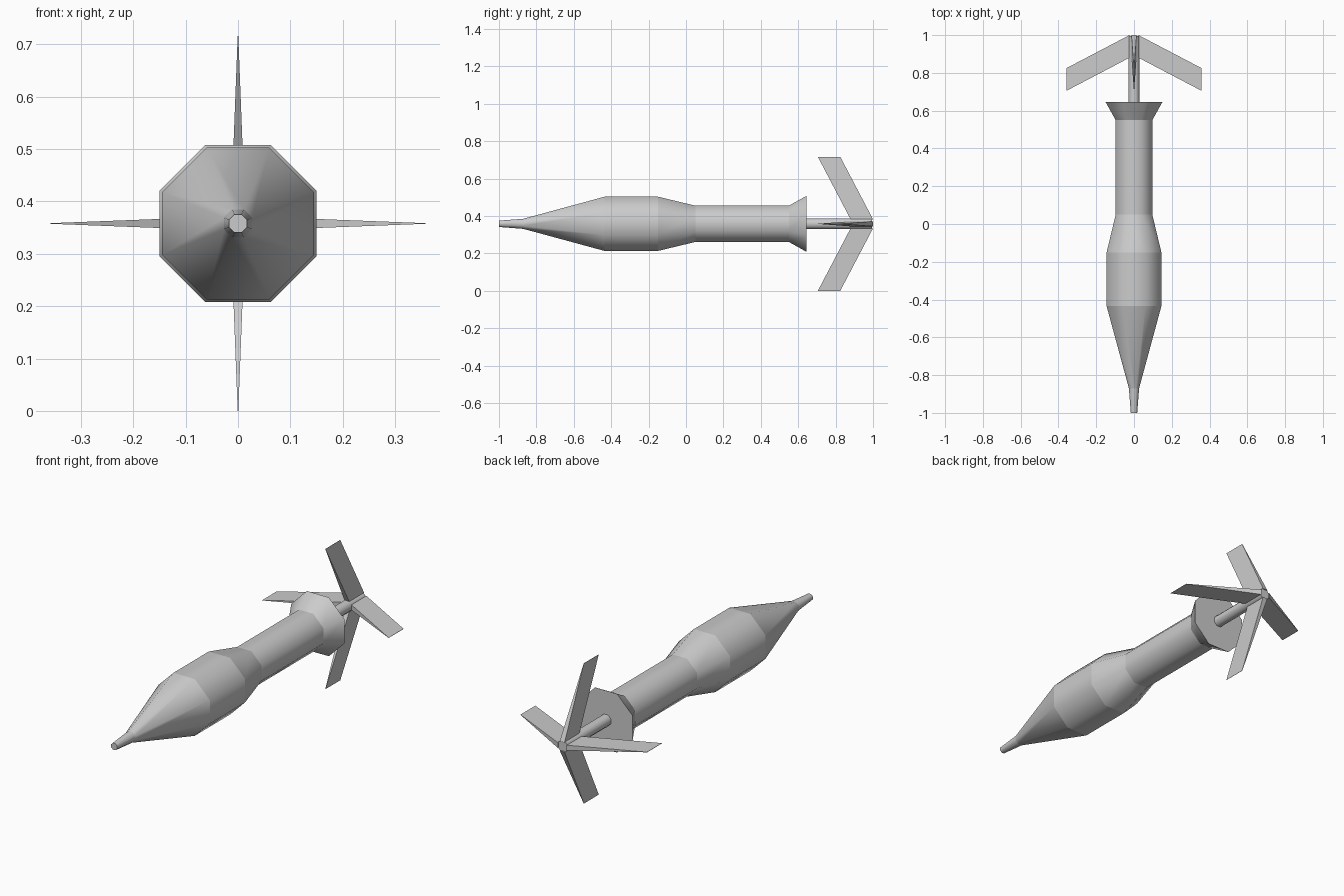
import bpy, bmesh, math
from mathutils import Matrix, Vector

if "Cube" in bpy.data.objects:
    bpy.data.objects.remove(bpy.data.objects["Cube"])

CZ = 0.358   # height of the long axis
SIDES = 8


def finish(name, bm):
    bmesh.ops.recalc_face_normals(bm, faces=bm.faces)
    mesh = bpy.data.meshes.new(name)
    bm.to_mesh(mesh)
    bm.free()
    obj = bpy.data.objects.new(name, mesh)
    bpy.context.collection.objects.link(obj)
    return obj


def lathe(name, profile):
    """Octagonal body along y from (y, half width across flats) pairs."""
    bm = bmesh.new()
    rings = []
    for y, apothem in profile:
        r = apothem / math.cos(math.pi / SIDES)
        angles = [(i + 0.5) * math.tau / SIDES for i in range(SIDES)]
        rings.append([bm.verts.new((r * math.cos(a), y, CZ + r * math.sin(a)))
                      for a in angles])
    for a, b in zip(rings, rings[1:]):
        for i in range(SIDES):
            j = (i + 1) % SIDES
            bm.faces.new((a[i], a[j], b[j], b[i])).smooth = True
    bm.faces.new(rings[0])
    bm.faces.new(rings[-1])
    # crisp edges between sections, soft shading around them
    for ring in rings:
        for i in range(SIDES):
            bm.edges.get((ring[i], ring[(i + 1) % SIDES])).smooth = False
    return finish(name, bm)


def fin(name, angle):
    """Swept fin, thick at the root and thin at the tip."""
    bm = bmesh.new()
    outline = [(0.024, 0.88, 0.0135), (0.358, 0.705, 0.0006),
               (0.358, 0.825, 0.0006), (0.024, 1.0, 0.0135)]
    rot = Matrix.Rotation(angle, 3, 'Y')
    sides = [[bm.verts.new(rot @ Vector((x, y, s * t)) + Vector((0, 0, CZ)))
              for x, y, t in outline] for s in (-1, 1)]
    for side in sides:
        bm.faces.new(side)
    for i in range(4):
        j = (i + 1) % 4
        bm.faces.new((sides[0][i], sides[0][j], sides[1][j], sides[1][i]))
    return finish(name, bm)


# nose, warhead, motor tube and flared nozzle
lathe("rocket_body", [(-1.0, 0.017), (-0.87, 0.027), (-0.435, 0.145),
                      (-0.15, 0.145), (0.05, 0.097), (0.55, 0.097),
                      (0.645, 0.15)])

# tail boom
lathe("tail_boom", [(0.64, 0.028), (0.995, 0.028)])

# four fins
for i, label in enumerate(("right", "bottom", "left", "top")):
    fin(label + "_fin", i * math.pi / 2)
